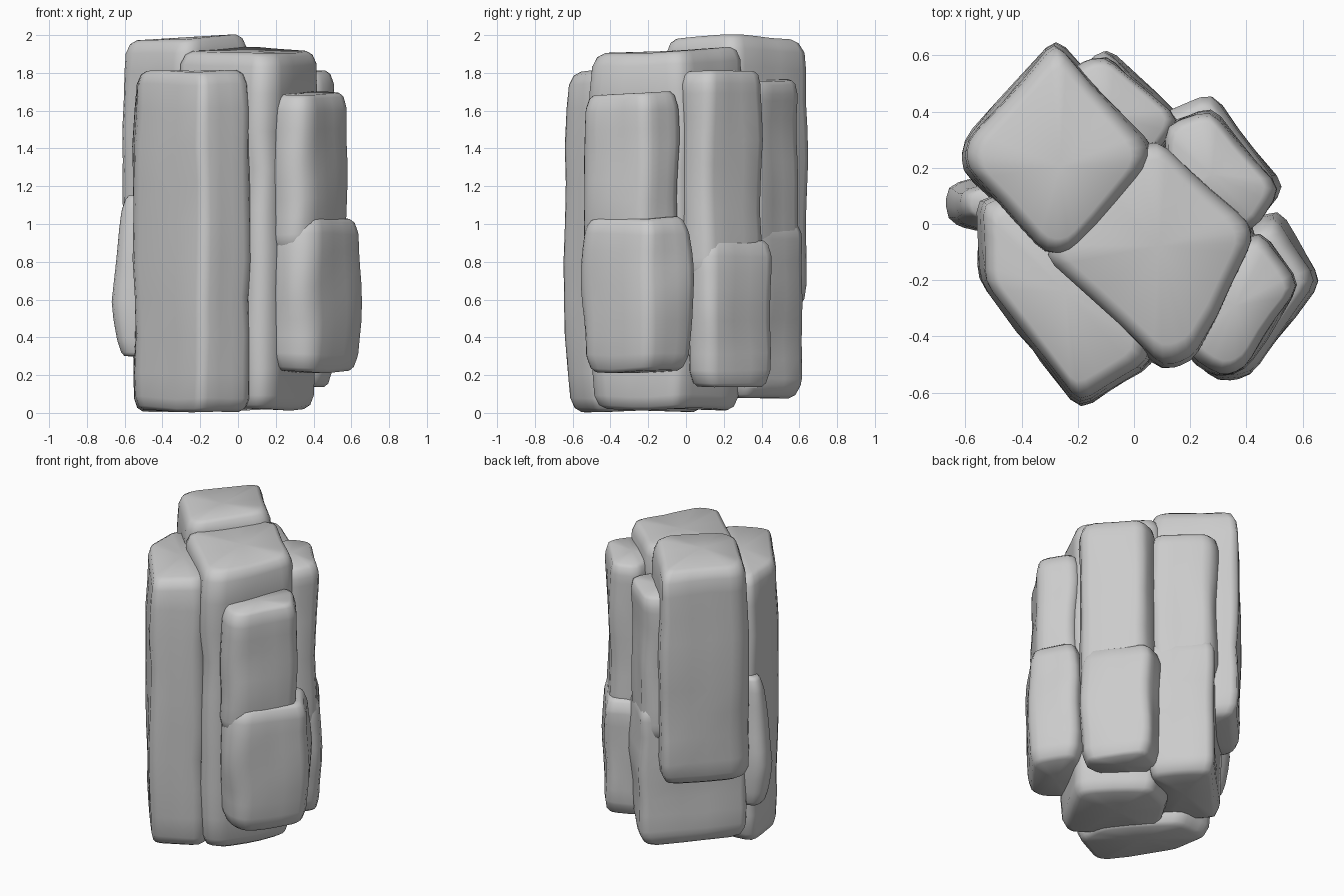
import bpy, bmesh
from mathutils import Vector, noise

if "Cube" in bpy.data.objects:
    bpy.data.objects.remove(bpy.data.objects["Cube"])


def rounded(corners, r=0.05):
    """Footprint with softened corners and extra points on every long side."""
    pts, n = [], len(corners)
    for i in range(n):
        p, a, b = (Vector(corners[j % n]) for j in (i, i - 1, i + 1))
        da, db = a - p, b - p
        s = p + da.normalized() * min(r, da.length * 0.38)
        e = p + db.normalized() * min(r, db.length * 0.38)
        pts += [s, s * 0.25 + p * 0.5 + e * 0.25, e]
        if db.length > 0.2:
            pts += [p + db * 0.38, p + db * 0.62]
    return pts


def rock(name, corners, z0, z1, profile, tilt=(0, 0), seed=0, rough=0.02, edge=0.07):
    """Upright stone: profile lists (height fraction, scale) for the body."""
    foot = rounded(corners)
    c = sum(foot, Vector((0, 0))) / len(foot)
    h = z1 - z0

    def body(t):
        for (t0, s0), (t1, s1) in zip(profile, profile[1:]):
            if t <= t1:
                return s0 + (s1 - s0) * (t - t0) / (t1 - t0)
        return profile[-1][1]

    # softened rim, straight body, softened rim
    levels = [(0, 0.82), (edge * 0.28 / h, 0.92), (edge / h, 0.985)]
    levels += [(k / 9, 1) for k in range(1, 9)]
    levels += [(1 - edge / h, 0.985), (1 - edge * 0.28 / h, 0.92), (1, 0.82)]
    levels.sort()
    bm = bmesh.new()

    def vert(q, t):
        z = z0 + h * t + (tilt[0] * (q.x - c.x) + tilt[1] * (q.y - c.y)) * t ** 6
        p = Vector((q.x, q.y, z))
        d = noise.noise_vector(p * 3.2 + Vector((seed * 7.3, seed * 3.1, 0)))
        d.z *= 0.7
        return bm.verts.new(p + d * rough)

    rings = [[vert(c + (q - c) * s * body(t), t) for q in foot] for t, s in levels]
    n = len(foot)
    for lo, hi in zip(rings, rings[1:]):
        for i in range(n):
            bm.faces.new((lo[i], lo[(i + 1) % n], hi[(i + 1) % n], hi[i]))
    for ring, t in ((rings[0], 0), (rings[-1], 1)):
        mid = vert(c, t)
        for i in range(n):
            bm.faces.new((ring[i], ring[(i + 1) % n], mid))
    bmesh.ops.recalc_face_normals(bm, faces=bm.faces)
    me = bpy.data.meshes.new(name)
    bm.to_mesh(me)
    bm.free()
    me.polygons.foreach_set("use_smooth", [True] * len(me.polygons))
    ob = bpy.data.objects.new(name, me)
    bpy.context.collection.objects.link(ob)
    return ob


straight = [(0, 0.97), (0.5, 1.0), (1, 0.96)]

# tallest stone, overhanging at the back left
rock("tall_back_left_stone",
     [(-0.28, 0.66), (-0.6, 0.29), (-0.61, 0.19), (-0.32, -0.11), (-0.23, -0.11),
      (0.06, 0.19), (0.07, 0.27)],
     0.53, 1.985, [(0, 0.97), (0.2, 1.0), (0.6, 1.0), (1, 0.97)], (0.05, 0.0), 1)

# front stone standing on the ground
rock("front_stone",
     [(-0.2, -0.66), (0.07, -0.5), (0.06, -0.3), (-0.3, 0.12), (-0.56, 0.1), (-0.55, -0.2)],
     0.01, 1.81, straight, (0, 0), 2)

# central core stone
rock("core_stone",
     [(0.1, -0.525), (0.2, -0.49), (0.43, -0.06), (0.41, 0.01), (0.07, 0.31),
      (-0.12, 0.22), (-0.32, -0.12)],
     0.02, 1.92, [(0, 0.96), (0.5, 0.98), (1, 1.0)], (0, 0.06), 3)

# right front pair: slimmer upper stone over a bulging lower one
rock("right_front_upper_stone",
     [(0.18, -0.47), (0.3, -0.55), (0.39, -0.52), (0.59, -0.22), (0.45, -0.02), (0.2, -0.15)],
     0.85, 1.69, [(0, 1), (0.6, 1.0), (1, 0.95)], (-0.02, 0.02), 4)
rock("right_front_lower_stone",
     [(0.17, -0.47), (0.3, -0.56), (0.42, -0.54), (0.67, -0.2), (0.5, 0.05), (0.2, -0.1)],
     0.22, 1.04, [(0, 0.9), (0.3, 0.98), (0.5, 1.0), (0.75, 0.99), (1, 0.93)], (-0.03, 0), 5)

# right back pair
rock("right_back_upper_stone",
     [(0.11, 0.36), (0.27, 0.42), (0.52, 0.12), (0.42, -0.03), (0.1, 0.05)],
     0.7, 1.81, [(0, 0.98), (0.5, 0.96), (1, 1.0)], (0, 0), 6)
rock("right_back_lower_stone",
     [(0.08, 0.38), (0.28, 0.47), (0.53, 0.13), (0.44, 0.0), (0.08, 0.05)],
     0.14, 0.91, [(0, 0.94), (0.5, 1.0), (1, 0.98)], (0, 0.02), 7)

# back pair; the lower one reaches under the tall stone
rock("back_upper_stone",
     [(-0.22, 0.56), (-0.1, 0.61), (0.16, 0.37), (0.0, 0.1), (-0.35, 0.3)],
     0.8, 1.76, [(0, 0.97), (0.5, 0.98), (1, 1.0)], (0, 0), 8)
rock("back_lower_stone",
     [(-0.1, 0.64), (-0.57, 0.14), (-0.28, -0.14), (0.19, 0.34)],
     0.08, 1.03, [(0, 0.96), (0.5, 1.0), (1, 0.98)], (0, 0), 9)

# thin stone wedged on the left
rock("left_wedge_stone",
     [(-0.67, 0.13), (-0.67, 0.01), (-0.57, -0.03), (-0.3, 0.0), (-0.3, 0.2), (-0.55, 0.17)],
     0.3, 1.15, [(0, 0.78), (0.3, 1.0), (0.6, 0.9), (1, 0.65)], (0, 0), 10, 0.012)
